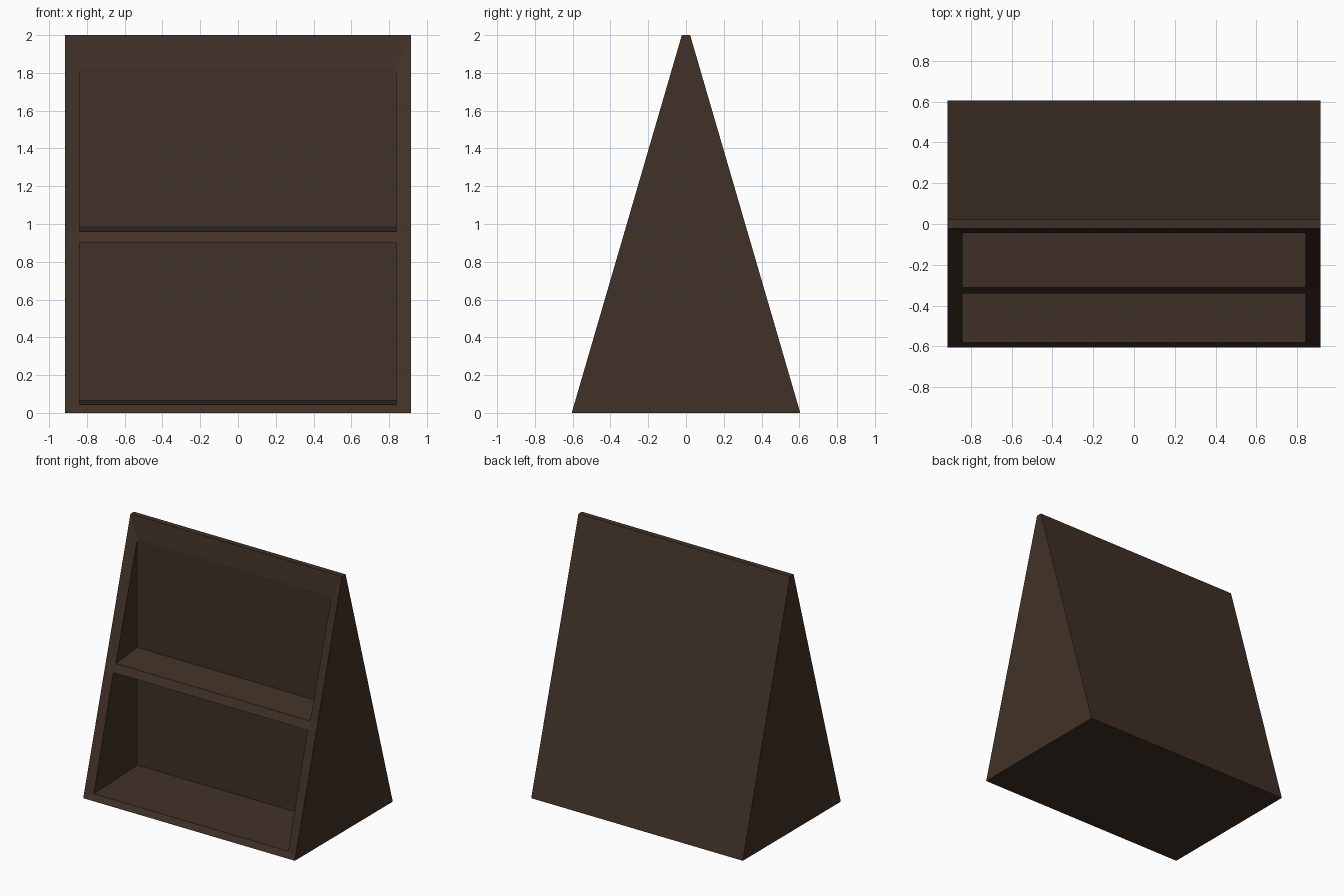
import bpy
import bmesh

cube = bpy.data.objects.get("Cube")
if cube:
    bpy.data.objects.remove(cube)

HALF_WIDTH, INNER_HALF = 0.915, 0.84
FOOT, RIDGE, HEIGHT = 0.605, 0.022, 2.0
BACK_WALL = -0.045


def slope_y(z):
    """Depth of the sloping front at height z."""
    return -FOOT + (FOOT - RIDGE) * z / HEIGHT


# Dark wood
wood = bpy.data.materials.new("dark_brown_wood")
wood.use_nodes = True
colour = (0.052, 0.031, 0.020, 1)
wood.diffuse_color = colour
wood.node_tree.nodes["Principled BSDF"].inputs["Base Color"].default_value = colour

# Outer wedge outline and recessed shelf outline, as (y, z)
outer = [(slope_y(z), z) for z in (0, 0.90, 0.96, HEIGHT)]
outer += [(RIDGE, HEIGHT), (FOOT, 0)]
inner = [(-0.58, 0.045), (BACK_WALL, 0.065), (BACK_WALL, 0.90), (-0.34, 0.90),
         (-0.31, 0.96), (BACK_WALL, 0.985), (BACK_WALL, 1.83)]

bm = bmesh.new()
sides = []
for s in (-1, 1):
    o = [bm.verts.new((s * HALF_WIDTH, y, z)) for y, z in outer]
    i = [bm.verts.new((s * INNER_HALF, y, z)) for y, z in inner]
    bm.faces.new(o)                                # outer side panel
    bm.faces.new((o[0], o[1], i[3], i[0]))         # front frame, lower
    bm.faces.new((o[1], o[2], i[4], i[3]))         # front frame, at the shelf
    bm.faces.new((o[2], o[3], i[6], i[4]))         # front frame, upper
    bm.faces.new(i[:4])                            # lower compartment side
    bm.faces.new(i[4:])                            # upper compartment side
    sides.append([o[0], *i, *o[3:]])

# Shelves, back walls, top, back and base span the two sides
left, right = sides
for k in range(len(left)):
    n = (k + 1) % len(left)
    bm.faces.new((left[k], left[n], right[n], right[k]))

bmesh.ops.recalc_face_normals(bm, faces=bm.faces)
mesh = bpy.data.meshes.new("wedge_shelf_cabinet")
bm.to_mesh(mesh)
bm.free()
mesh.materials.append(wood)
cabinet = bpy.data.objects.new("wedge_shelf_cabinet", mesh)
bpy.context.scene.collection.objects.link(cabinet)
